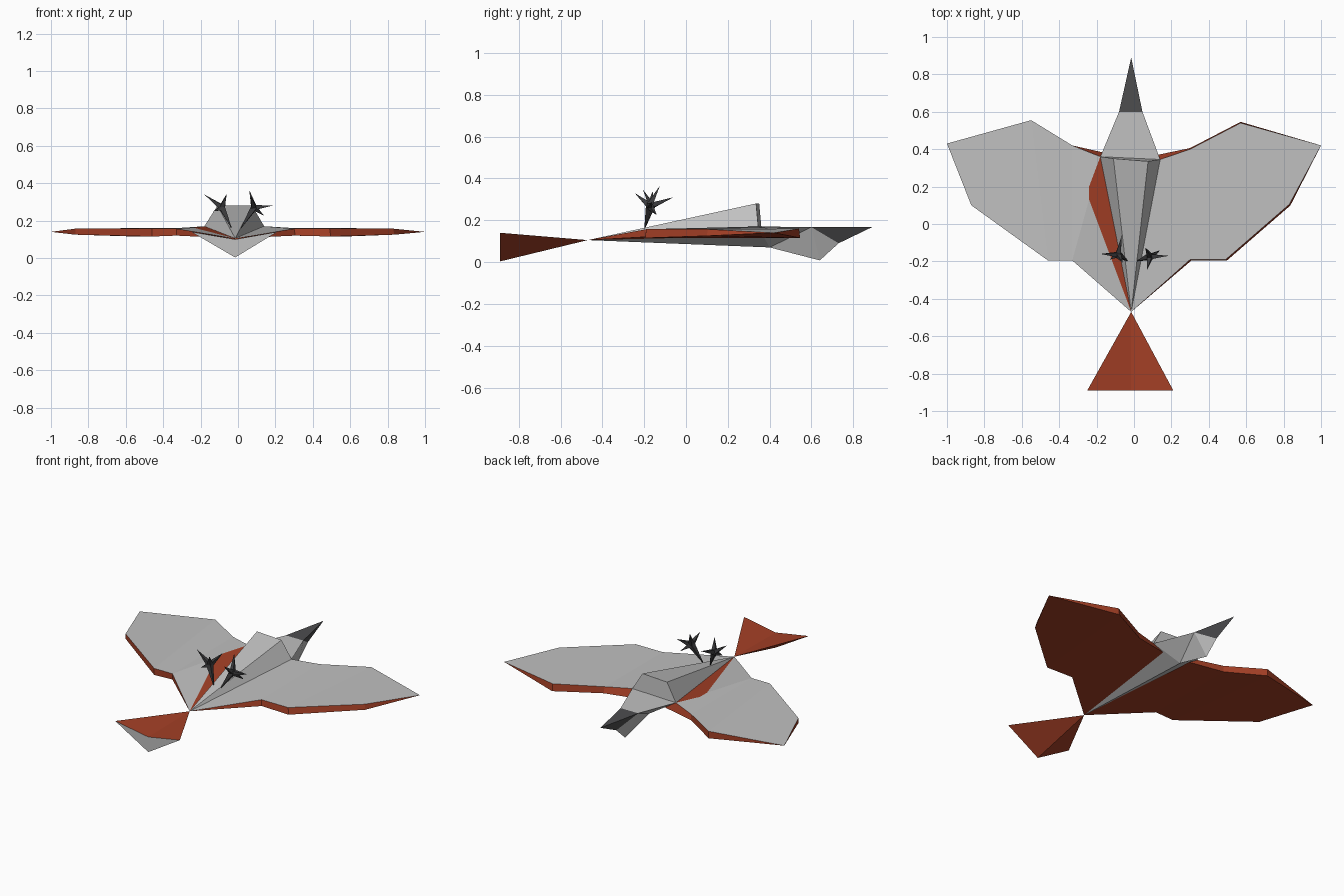
import bpy, bmesh
from mathutils import Vector

if "Cube" in bpy.data.objects:
    bpy.data.objects.remove(bpy.data.objects["Cube"])


def material(name, color):
    m = bpy.data.materials.new(name)
    m.diffuse_color = (*color, 1)
    m.use_nodes = True
    m.node_tree.nodes["Principled BSDF"].inputs["Base Color"].default_value = m.diffuse_color
    return m


GREY = material("pale_grey", (0.53, 0.53, 0.53))
RUST = material("rust_red", (0.37, 0.05, 0.019))
DARK = material("dark_grey", (0.075, 0.075, 0.078))
CLAW = material("claw_charcoal", (0.043, 0.043, 0.046))


def build(name, verts, faces, mats, second=()):
    """Flat-shaded closed mesh; faces listed in `second` use the second material."""
    bm = bmesh.new()
    vs = [bm.verts.new(v) for v in verts]
    for i, f in enumerate(faces):
        face = bm.faces.new([vs[k] for k in f])
        face.material_index = 1 if i in second else 0
    bmesh.ops.recalc_face_normals(bm, faces=bm.faces[:])
    me = bpy.data.meshes.new(name)
    bm.to_mesh(me)
    bm.free()
    for m in mats:
        me.materials.append(m)
    ob = bpy.data.objects.new(name, me)
    bpy.context.collection.objects.link(ob)
    return ob


# Shared body points
CX = -0.015
apex = (CX, -0.47, 0.105)
side_l, side_r = (-0.18, 0.36, 0.17), (0.14, 0.345, 0.17)
top_l, top_r = (-0.11, 0.35, 0.28), (0.075, 0.335, 0.28)
keel = (CX, 0.40, 0.07)
chin = (CX, 0.64, 0.008)
beak_l, beak_r = (-0.08, 0.6, 0.167), (0.045, 0.6, 0.167)
beak_low = (CX, 0.73, 0.09)
beak_tip = (CX, 0.89, 0.167)

# Body: long wedge tapering to the tail joint
build("body", [apex, side_l, side_r, top_l, top_r, keel],
      [(0, 4, 3), (0, 2, 4), (0, 5, 2), (0, 1, 5), (0, 3, 1),
       (1, 3, 4, 2), (1, 2, 5)], [GREY])

# Head
build("head", [side_l, side_r, beak_l, beak_r, keel, chin, beak_low],
      [(0, 1, 3, 2), (1, 4, 3), (3, 4, 5), (0, 2, 4), (2, 5, 4),
       (3, 5, 6), (2, 6, 5), (2, 3, 6), (0, 4, 1)], [GREY])

# Beak
build("beak", [beak_l, beak_r, beak_low, beak_tip],
      [(0, 1, 3), (1, 2, 3), (2, 0, 3), (0, 2, 1)], [DARK])

# Tail fan: rust faces with a grey end
build("tail", [apex, (-0.25, -0.89, 0.14), (CX, -0.89, 0.10),
               (0.21, -0.89, 0.14), (CX, -0.89, 0.003)],
      [(0, 1, 2), (0, 2, 3), (0, 3, 4), (0, 4, 1), (1, 4, 3, 2)],
      [RUST, GREY], second=(4,))

# Wings: grey upper surface, rust rim and underside
# outline: shoulder, leading bend, tip, outer trail, inner trail, root trail
TOP_Z = (0.16, 0.16, 0.14, 0.157, 0.157, 0.157)
LOW_Z = (0.12, 0.115, 0.14, 0.125, 0.115, 0.12)


def wing(name, root, root_low, outline, lip, patch=()):
    # 0 apex, 1-7 upper points, 8-13 lower points, 14+ patch points
    verts = [apex, root] + [(x, y, z) for (x, y), z in zip(outline, TOP_Z)]
    low = [root_low]
    for i, ((x, y), z) in enumerate(zip(outline, LOW_Z)):
        if i != 2:                      # the tip is a single shared point
            low.append((x + lip * (i > 2), y + lip * (1 if i < 2 else -1), z))
    verts += low
    faces = [(2, 3, 6, 7), (3, 4, 5, 6)]
    if patch:
        n = len(verts)
        verts += patch
        faces += [(1, 2, n), (n, 2, 7, n + 1), (n + 1, 7, 0)]
    else:
        faces += [(1, 2, 7, 0)]
    grey = range(len(faces))
    if patch:
        faces += [(1, n, n + 1, 0)]     # rust inlay beside the body
    # underside, then rim
    faces += [(8, 0, 13, 9), (9, 13, 12, 10), (10, 12, 11, 4),
              (1, 8, 9, 2), (2, 9, 10, 3), (3, 10, 4), (4, 11, 5),
              (5, 11, 12, 6), (6, 12, 13, 7), (7, 13, 0), (0, 8, 1)]
    build(name, verts, faces, [RUST, GREY], second=grey)


wing("left_wing", side_l, (-0.11, 0.37, 0.125),
     [(-0.33, 0.42), (-0.55, 0.555), (-1, 0.43), (-0.87, 0.10),
      (-0.46, -0.195), (-0.33, -0.195)], 0.0,
     [(-0.24, 0.20, 0.163), (-0.24, 0.13, 0.163)])
wing("right_wing", side_r, (0.08, 0.36, 0.125),
     [(0.30, 0.40), (0.57, 0.54), (1, 0.42), (0.83, 0.105),
      (0.49, -0.19), (0.30, -0.19)], 0.006)


# Feet: tapered leg and four pointed toes joined at a knuckle
def spike(start, tip, r):
    """Four-sided pyramid: base ring around start, point at tip."""
    s, t = Vector(start), Vector(tip)
    d = (t - s).normalized()
    u = d.orthogonal().normalized() * r
    v = d.cross(u)
    return [s + u, s + v, s - u, s - v, t]


def foot(name, base, hub, toes):
    verts, faces = [], []
    for tip, r in [(base, 0.022)] + [(t, 0.02) for t in toes]:
        n = len(verts)
        verts += spike(hub, tip, r)
        faces += [(n + i, n + (i + 1) % 4, n + 4) for i in range(4)]
        faces.append((n + 3, n + 2, n + 1, n))
    build(name, verts, faces, [CLAW])


foot("left_foot", (-0.03, -0.20, 0.15), (-0.085, -0.165, 0.27),
     [(-0.18, -0.16, 0.34), (-0.065, -0.06, 0.31),
      (-0.06, -0.205, 0.345), (-0.13, -0.19, 0.25)])
foot("right_foot", (0.01, -0.20, 0.15), (0.085, -0.175, 0.27),
     [(0.06, -0.125, 0.365), (0.185, -0.17, 0.28),
      (0.07, -0.245, 0.33), (0.14, -0.14, 0.225)])
